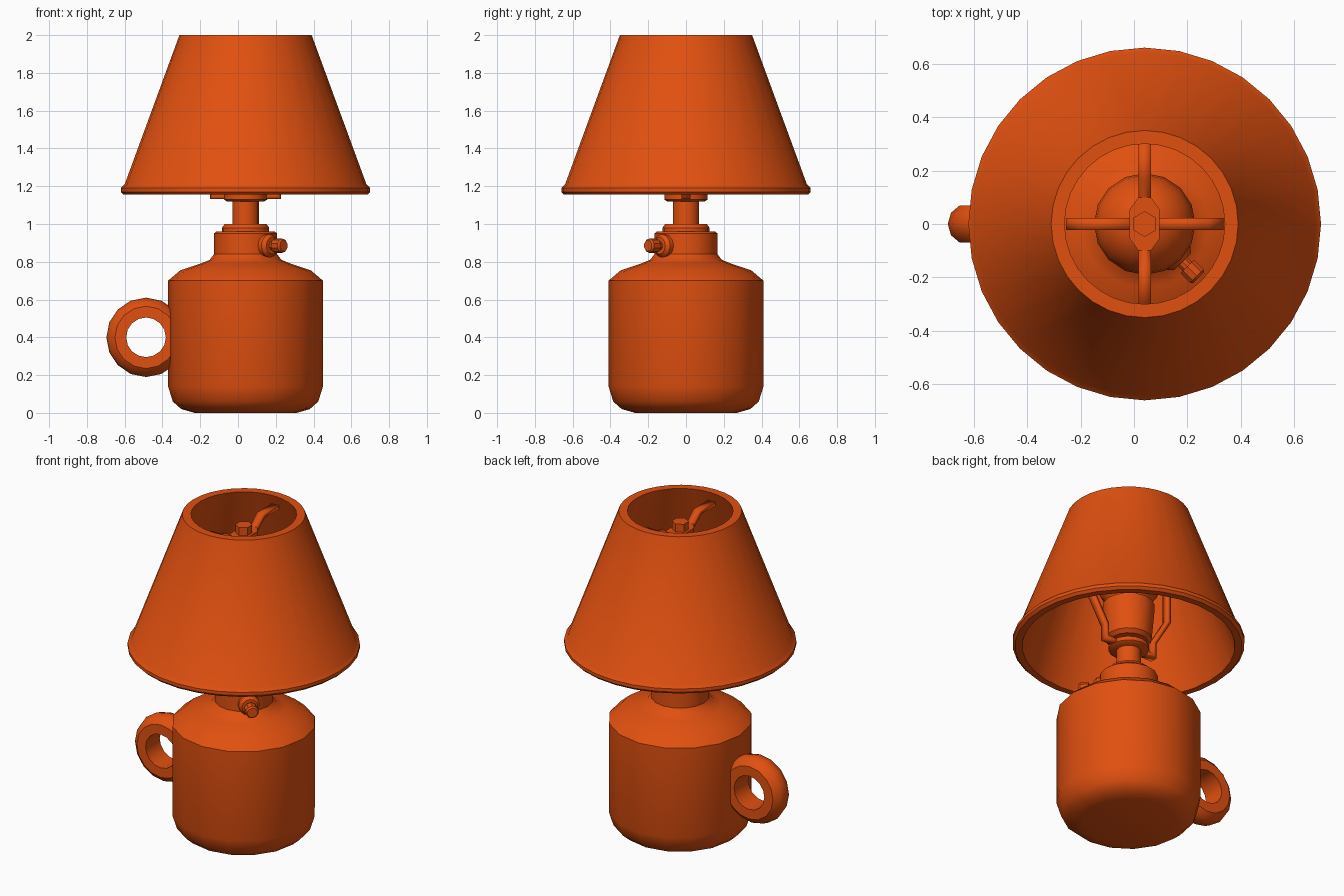
import bpy
import bmesh
from math import sin, cos, pi, radians
from mathutils import Matrix, Vector

if "Cube" in bpy.data.objects:
    bpy.data.objects.remove(bpy.data.objects["Cube"], do_unlink=True)

AXIS = 0.04  # lamp axis sits slightly to one side because of the handle

orange = bpy.data.materials.new("burnt_orange")
orange.diffuse_color = (0.75, 0.08, 0.005, 1)
orange.use_nodes = True
orange.node_tree.nodes["Principled BSDF"].inputs["Base Color"].default_value = (0.75, 0.08, 0.005, 1)


def finish(name, bm, matrix, angle=35):
    """Turn a bmesh into a shaded, coloured object."""
    bmesh.ops.recalc_face_normals(bm, faces=bm.faces)
    mesh = bpy.data.meshes.new(name)
    bm.to_mesh(mesh)
    bm.free()
    mesh.transform(matrix)
    mesh.materials.append(orange)
    obj = bpy.data.objects.new(name, mesh)
    bpy.context.collection.objects.link(obj)
    bpy.ops.object.select_all(action="DESELECT")
    obj.select_set(True)
    bpy.context.view_layer.objects.active = obj
    bpy.ops.object.shade_smooth_by_angle(angle=radians(angle))
    return obj


def lathe(name, profile, sides, matrix=None, closed=False, angle=35):
    """Revolve (radius, height) points; open profiles get end caps."""
    bm = bmesh.new()
    rings = [[bm.verts.new((r * cos(2 * pi * i / sides), r * sin(2 * pi * i / sides), z))
              for i in range(sides)] for r, z in profile]
    pairs = list(zip(rings, rings[1:]))
    if closed:
        pairs.append((rings[-1], rings[0]))
    else:
        bm.faces.new(rings[0])
        bm.faces.new(rings[-1])
    for low, high in pairs:
        for i in range(sides):
            j = (i + 1) % sides
            bm.faces.new((low[i], low[j], high[j], high[i]))
    return finish(name, bm, matrix or Matrix.Translation((AXIS, 0, 0)), angle)


def strap(name, path, width, thickness, turn=0):
    """Flat bent bar following (distance, height) points."""
    bm = bmesh.new()
    edges = [[bm.verts.new((u, s * width / 2, z)) for s in (-1, 1)] for u, z in path]
    for a, b in zip(edges, edges[1:]):
        bm.faces.new((a[0], b[0], b[1], a[1]))
    obj = finish(name, bm, Matrix.Translation((AXIS, 0, 0)) @ Matrix.Rotation(turn, 4, "Z"), 20)
    solid = obj.modifiers.new("thickness", "SOLIDIFY")
    solid.thickness = thickness
    solid.offset = 0
    solid.use_even_offset = True
    return obj


# Base
lathe("jug_base", [(0.27, 0), (0.34, 0.02), (0.385, 0.06), (0.41, 0.14), (0.41, 0.70)], 16)
lathe("jug_shoulder", [(0.41, 0.70), (0.345, 0.755), (0.24, 0.79), (0.19, 0.81), (0.167, 0.84)], 16)
lathe("neck_collar", [(0.167, 0.80), (0.167, 0.95), (0.155, 0.96)], 16)
lathe("neck_cap", [(0.125, 0.95), (0.125, 0.98), (0.11, 1.0)], 16)

# Ring handle
handle_place = Matrix.Translation((-0.487, 0, 0.40)) @ Matrix.Rotation(pi / 2, 4, "X")
lathe("ring_handle", [(0.105, -0.07), (0.165, -0.07), (0.198, -0.042), (0.21, 0),
                      (0.198, 0.042), (0.165, 0.07), (0.105, 0.07)], 16, handle_place, True)

# Switch on the neck
switch_place = (Matrix.Translation((AXIS, 0, 0.885)) @ Matrix.Rotation(-pi / 4, 4, "Z")
                @ Matrix.Rotation(pi / 2, 4, "Y"))
lathe("switch_collar", [(0.062, 0.12), (0.062, 0.18), (0.045, 0.20)], 12, switch_place)
lathe("switch_knob", [(0.025, 0.18), (0.025, 0.225), (0.038, 0.225), (0.038, 0.275), (0.03, 0.285)],
      10, switch_place)

# Stem, socket and bulb
lathe("stem", [(0.07, 0.98), (0.07, 1.22)], 16)
lathe("stem_disc", [(0.10, 1.12), (0.115, 1.13), (0.115, 1.155), (0.10, 1.16)], 16)
lathe("bulb_socket", [(0.11, 1.18), (0.132, 1.20), (0.148, 1.38), (0.148, 1.42)], 16)
bulb = [(0.19 * cos(t * pi / 12), 1.59 + 0.19 * sin(t * pi / 12)) for t in range(-3, 6)]
lathe("bulb", [(0.11, 1.40)] + bulb + [(0.015, 1.78)], 16)

# Harp around the bulb
harp = [(0.06, 1.145), (0.175, 1.145), (0.175, 1.23), (0.283, 1.41), (0.283, 1.73),
        (0.235, 1.81), (0, 1.81)]
for side, turn in (("left", 0), ("right", pi)):
    strap("harp_" + side, harp, 0.046, 0.024, turn)

# Cross bar that carries the shade
for side, turn in (("front", -pi / 2), ("back", pi / 2)):
    strap("shade_bar_" + side, [(0.0, 1.87), (0.10, 1.87), (0.17, 1.93), (0.315, 1.93)], 0.046, 0.024, turn)
bm = bmesh.new()
plate = [(0.023, 0.10), (0.056, 0.055), (0.056, -0.055), (0.023, -0.10)]
outline = plate + [(-x, -y) for x, y in plate]
base = bm.faces.new([bm.verts.new((x, y, 1.855)) for x, y in outline])
top = bmesh.ops.extrude_face_region(bm, geom=[base])
bmesh.ops.translate(bm, vec=Vector((0, 0, 0.03)),
                    verts=[v for v in top["geom"] if isinstance(v, bmesh.types.BMVert)])
finish("shade_bar_plate", bm, Matrix.Translation((AXIS, 0, 0)))
lathe("hex_nut", [(0.048, 1.80), (0.048, 1.935)], 6,
      Matrix.Translation((AXIS, 0, 0)) @ Matrix.Rotation(pi / 6, 4, "Z"))

# Shade with a rolled lower rim
lathe("lamp_shade", [(0.605, 1.155), (0.645, 1.155), (0.66, 1.17), (0.66, 1.19), (0.64, 1.21),
                     (0.35, 2.0), (0.30, 2.0)], 32, closed=True)
